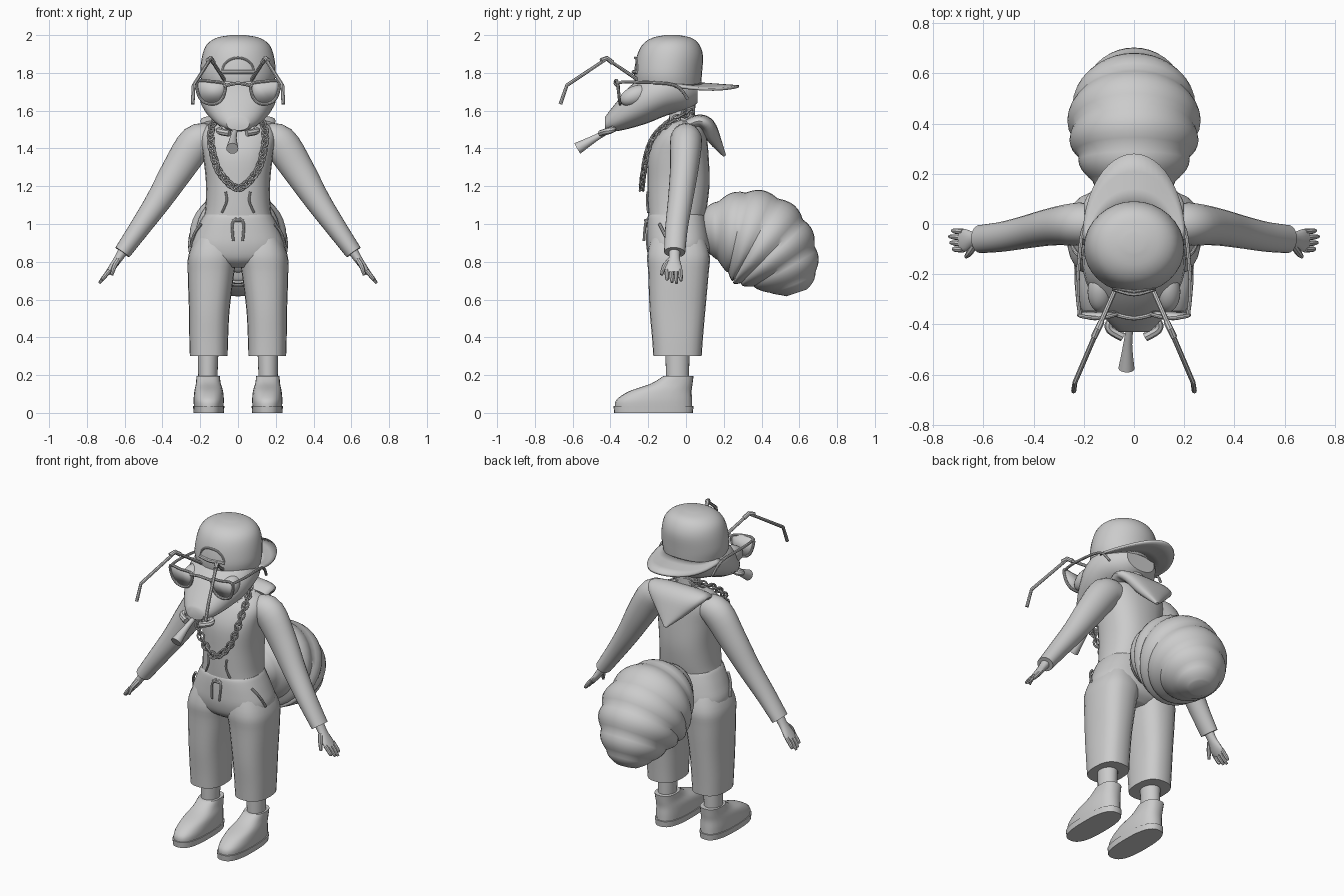
import bpy, bmesh, math
from mathutils import Vector, Matrix

if "Cube" in bpy.data.objects:
    bpy.data.objects.remove(bpy.data.objects["Cube"], do_unlink=True)

X, Y, Z = Vector((1, 0, 0)), Vector((0, 1, 0)), Vector((0, 0, 1))

GREY = bpy.data.materials.new("plain grey")
GREY.use_nodes = True
GREY.diffuse_color = (0.6, 0.6, 0.6, 1)
GREY.node_tree.nodes["Principled BSDF"].inputs["Base Color"].default_value = GREY.diffuse_color


def smooth(points, steps, closed=False):
    """Catmull-Rom resampling of tuples of any length."""
    count = len(points)
    pick = (lambda i: points[i % count]) if closed else (lambda i: points[max(0, min(count - 1, i))])
    out = []
    for i in range(count if closed else count - 1):
        p, q, r, s = (pick(i + k) for k in (-1, 0, 1, 2))
        for j in range(steps):
            t = j / steps
            out.append(tuple(b + t / 2 * (c - a + t * (2*a - 5*b + 4*c - d + t * (3 * (b - c) + d - a)))
                             for a, b, c, d in zip(p, q, r, s)))
    return out if closed else out + [points[-1]]


def loft(bm, rings, side=X, axis=None, steps=4, sides=24, power=2, closed=False):
    """Skin rings (x, y, z, half width along side, half depth)."""
    rings = smooth(rings, steps, closed) if steps > 1 else rings
    count = len(rings)
    centres = [Vector(r[:3]) for r in rings]
    loops = []
    for i, (c, ring) in enumerate(zip(centres, rings)):
        after = centres[(i + 1) % count] if closed else centres[min(i + 1, count - 1)]
        before = centres[i - 1] if closed else centres[max(i - 1, 0)]
        t = axis or (after - before).normalized()
        u = (side - t * side.dot(t)).normalized()
        v = t.cross(u)
        loop = []
        for k in range(sides):
            angle = math.tau * k / sides
            cu, sv = (math.copysign(abs(w) ** (2 / power), w) for w in (math.cos(angle), math.sin(angle)))
            loop.append(bm.verts.new(c + u * cu * ring[3] + v * sv * ring[4]))
        loops.append(loop)
    pairs = list(zip(loops, loops[1:]))
    if closed:
        pairs.append((loops[-1], loops[0]))
    else:
        bm.faces.new(loops[0])
        bm.faces.new(loops[-1])
    for a, b in pairs:
        for k in range(sides):
            n = (k + 1) % sides
            bm.faces.new((a[k], a[n], b[n], b[k]))


def tube(bm, points, radius, **options):
    options.setdefault("sides", 8)
    loft(bm, [tuple(p) + (radius, radius) for p in points], **options)


def finish(name, bm, pair=False):
    bmesh.ops.recalc_face_normals(bm, faces=bm.faces)
    mesh = bpy.data.meshes.new(name)
    bm.to_mesh(mesh)
    bm.free()
    mesh.materials.append(GREY)
    ob = bpy.data.objects.new(name, mesh)
    bpy.context.collection.objects.link(ob)
    bpy.ops.object.select_all(action='DESELECT')
    ob.select_set(True)
    bpy.context.view_layer.objects.active = ob
    bpy.ops.object.shade_smooth_by_angle(angle=math.radians(40))
    if pair:
        mirror = ob.modifiers.new("mirror", 'MIRROR')
        mirror.use_mirror_merge = False
    return ob


def part(name, rings, pair=False, **options):
    bm = bmesh.new()
    loft(bm, rings, **options)
    return finish(name, bm, pair)


def rod(name, points, radius, pair=False, **options):
    bm = bmesh.new()
    tube(bm, points, radius, **options)
    return finish(name, bm, pair)


# Head, neck and mouth
part("head", [(0, .06, 1.71, .1, .07), (0, 0, 1.71, .16, .11), (0, -.1, 1.7, .2, .125),
              (0, -.2, 1.67, .2, .135), (0, -.3, 1.615, .16, .11), (0, -.38, 1.56, .11, .07),
              (0, -.43, 1.53, .06, .035)], axis=-Y, power=2.2)
part("neck", [(0, -.02, 1.46, .1, .09), (0, -.02, 1.54, .075, .07), (0, -.02, 1.66, .07, .07)], axis=Z)
rod("mandibles", [(.03, -.39, 1.51), (.09, -.39, 1.5), (.095, -.42, 1.49), (.045, -.45, 1.48)],
    .018, pair=True, side=Z)
part("rolled_smoke", [(-.015, -.4, 1.5, .014, .014), (-.025, -.48, 1.455, .018, .018),
                      (-.03, -.575, 1.4, .032, .032)], sides=16)
bm = bmesh.new()
place = Matrix.Translation((.135, -.27, 1.68)) @ Matrix.Rotation(.4, 4, 'X') @ Matrix.Diagonal((.05, .085, .05, 1))
bmesh.ops.create_uvsphere(bm, u_segments=20, v_segments=12, radius=1, matrix=place)
finish("eyes", bm, pair=True)
rod("antennae", [(.07, -.25, 1.76), (.145, -.42, 1.875), (.235, -.63, 1.735), (.24, -.665, 1.635)],
    .01, pair=True, steps=1)
rod("antenna_joints", [(.13, -.39, 1.855), (.145, -.42, 1.878), (.16, -.45, 1.865)], .013, pair=True, steps=1)

# Backward cap
part("cap_crown", [(0, -.095, 1.74, .19, .175), (0, -.095, 1.8, .2, .18), (0, -.085, 1.89, .19, .175),
                   (0, -.08, 1.95, .165, .15), (0, -.075, 1.985, .115, .105), (0, -.075, 2, .04, .035)],
     axis=Z, sides=32)
bm = bmesh.new()
rows = []
for k in range(25):
    a = math.pi * k / 24
    row = []
    for w in (0, .33, .66, 1):
        x = math.cos(a) * (.17 + .035 * w)
        y = -.06 + math.sin(a) * (.13 + .21 * w)
        row.append(bm.verts.new((x, y, 1.75 - .04 * (x / .2) ** 2 * math.sin(a) - .015 * w)))
    rows.append(row)
for a, b in zip(rows, rows[1:]):
    for j in range(3):
        bm.faces.new((a[j], a[j + 1], b[j + 1], b[j]))
brim = finish("cap_brim", bm)
brim.modifiers.new("thickness", 'SOLIDIFY').thickness = .014
arch = [(.082 * math.cos(a), -.27 + .015 * abs(math.cos(a)), 1.81 + .07 * math.sin(a))
        for a in (math.pi * k / 12 for k in range(13))]
rod("cap_opening_edge", arch, .006, side=Y, steps=1)
rod("cap_strap", [(-.085, -.255, 1.805), (0, -.277, 1.805), (.085, -.255, 1.805)], .011, side=Z)

# Sunglasses
outline = [(.07, -.36, 1.74), (.14, -.375, 1.755), (.215, -.365, 1.755), (.208, -.355, 1.68),
           (.17, -.35, 1.64), (.11, -.35, 1.64), (.076, -.355, 1.68)]
rod("sunglass_rims", outline, .008, pair=True, side=Y, closed=True)
bm = bmesh.new()
bm.faces.new([bm.verts.new(p) for p in smooth(outline, 4, True)])
finish("sunglass_lenses", bm, pair=True).modifiers.new("thickness", 'SOLIDIFY').thickness = .005
rod("sunglass_bridge", [(-.075, -.36, 1.73), (0, -.375, 1.745), (.075, -.36, 1.73)], .009, side=Z)
rod("sunglass_arms", [(.215, -.365, 1.75), (.225, -.25, 1.75), (.21, -.06, 1.735), (.19, .01, 1.66)],
    .008, pair=True)

# Hooded top
part("torso", [(0, -.05, 1.035, .18, .15), (0, -.045, 1.1, .172, .158), (0, -.04, 1.22, .17, .165),
               (0, -.04, 1.36, .185, .16), (0, -.025, 1.46, .2, .135), (0, -.01, 1.52, .17, .1),
               (0, -.01, 1.55, .1, .07)], axis=Z, power=2.4)
part("sleeves", [(.14, 0, 1.45, .075, .075), (.22, 0, 1.43, .085, .095), (.32, -.01, 1.285, .075, .085),
                 (.42, -.03, 1.125, .066, .068), (.52, -.05, .98, .06, .055), (.612, -.06, .85, .056, .045)],
     pair=True, side=Y)
part("hood", [(0, .01, 1.525, .19, .03), (0, .07, 1.545, .2, .035), (0, .115, 1.52, .18, .04),
              (0, .15, 1.45, .11, .035), (0, .205, 1.36, .008, .008)], power=2.6)
rod("collar", [(.11 * math.cos(a), -.02 + .1 * math.sin(a), 1.525 + .025 * math.sin(a))
               for a in (math.tau * k / 12 for k in range(12))], .022, side=Z, closed=True)
rod("pocket_edges", [(.065, -.203, 1.17), (.06, -.207, 1.12), (.085, -.2, 1.06)], .006, pair=True)

# Hands
part("palms", [(.6, -.06, .87, .03, .028), (.635, -.062, .815, .03, .022), (.67, -.065, .765, .045, .018),
               (.69, -.065, .74, .042, .014)], pair=True, side=Y, sides=16)
bm = bmesh.new()
for k in range(4):
    y = -.03 - .024 * k
    tip = .012 * abs(k - 1.3)
    loft(bm, [(.68, y, .755, .012, .012), (.712, y + .002, .715, .011, .011),
              (.738 - tip, y + .004, .683 + tip, .007, .007)], side=Y, sides=8)
loft(bm, [(.635, -.085, .81, .014, .014), (.655, -.115, .775, .013, .013),
          (.668, -.13, .73, .008, .008)], side=Y, sides=8)
finish("fingers", bm, pair=True)

# Trousers
part("trouser_seat", [(0, -.05, 1.05, .178, .148), (0, -.05, 1.03, .192, .155), (0, -.045, .96, .225, .165),
                      (0, -.04, .88, .25, .17), (0, -.04, .81, .22, .15), (0, -.04, .77, .1, .1)],
     axis=Z, power=2.5)
part("trouser_legs", [(.12, -.045, .96, .09, .13), (.133, -.04, .84, .128, .165), (.143, -.04, .74, .123, .16),
                      (.152, -.045, .55, .108, .148), (.155, -.045, .4, .103, .135), (.155, -.045, .3, .1, .128)],
     pair=True, axis=Z, power=2.5)
rod("drawstrings", [(.008, -.2, 1.03), (.03, -.215, 1.0), (.025, -.223, .91)], .007, pair=True)
rod("drawstring_knot", [(-.03, -.207, 1.015), (0, -.215, 1.02), (.03, -.207, 1.015)], .008, side=Z)
rod("pocket_seams", [(.195, -.14, 1.0), (.23, -.115, .95), (.25, -.08, .88)], .008, pair=True)

# Ankles and shoes
part("ankles", [(.158, -.045, .36, .056, .065), (.16, -.045, .16, .05, .06)], pair=True, axis=Z)
part("shoe_uppers", [(.155, -.172, .03, .078, .205), (.155, -.168, .07, .08, .2), (.155, -.135, .115, .076, .165),
                     (.157, -.075, .155, .066, .11), (.158, -.04, .195, .062, .08)],
     pair=True, axis=Z, power=2.5)
part("shoe_soles", [(.155, -.172, 0, .08, .208), (.155, -.172, .036, .083, .212)],
     pair=True, axis=Z, power=2.6, steps=1, sides=32)

# Banded abdomen
bands = [(0, .09, .96, .1, .1), (0, .17, .965, .175, .165), (0, .27, .955, .235, .23), (0, .37, .92, .262, .26),
         (0, .455, .855, .255, .25), (0, .52, .775, .21, .205), (0, .565, .69, .145, .14), (0, .585, .635, .07, .06)]
bands = [r[:3] + tuple(w * (.94 + .07 * abs(math.sin(math.pi * i / 6))) for w in r[3:])
         for i, r in enumerate(smooth(bands, 6))]
part("abdomen", bands, steps=1, sides=36)

# Neck chain of interlocking links
half = [(.08, 0, 1.585), (.13, -.09, 1.535), (.145, -.165, 1.47), (.135, -.205, 1.38), (.095, -.225, 1.27)]
loop = [(0, .035, 1.6)] + half + [(0, -.235, 1.19)] + [(-x, y, z) for x, y, z in reversed(half)]
path = [Vector(p) for p in smooth(loop, 40, True)]
bm = bmesh.new()
travel, gap, flip = 0, .032, False
for a, b in zip(path, path[1:]):
    travel += (b - a).length
    if travel < gap:
        continue
    travel -= gap
    flip = not flip
    t = (b - a).normalized()
    facing = (Y - t * Y.dot(t)).normalized()
    across = t.cross(facing)
    normal = (facing + across * (.7 if flip else -.7)).normalized()
    wide = t.cross(normal)
    tube(bm, [a + t * .026 * math.cos(g) + wide * .018 * math.sin(g)
              for g in (math.tau * k / 12 for k in range(12))], .006, side=normal, steps=1, sides=6, closed=True)
finish("neck_chain", bm)
